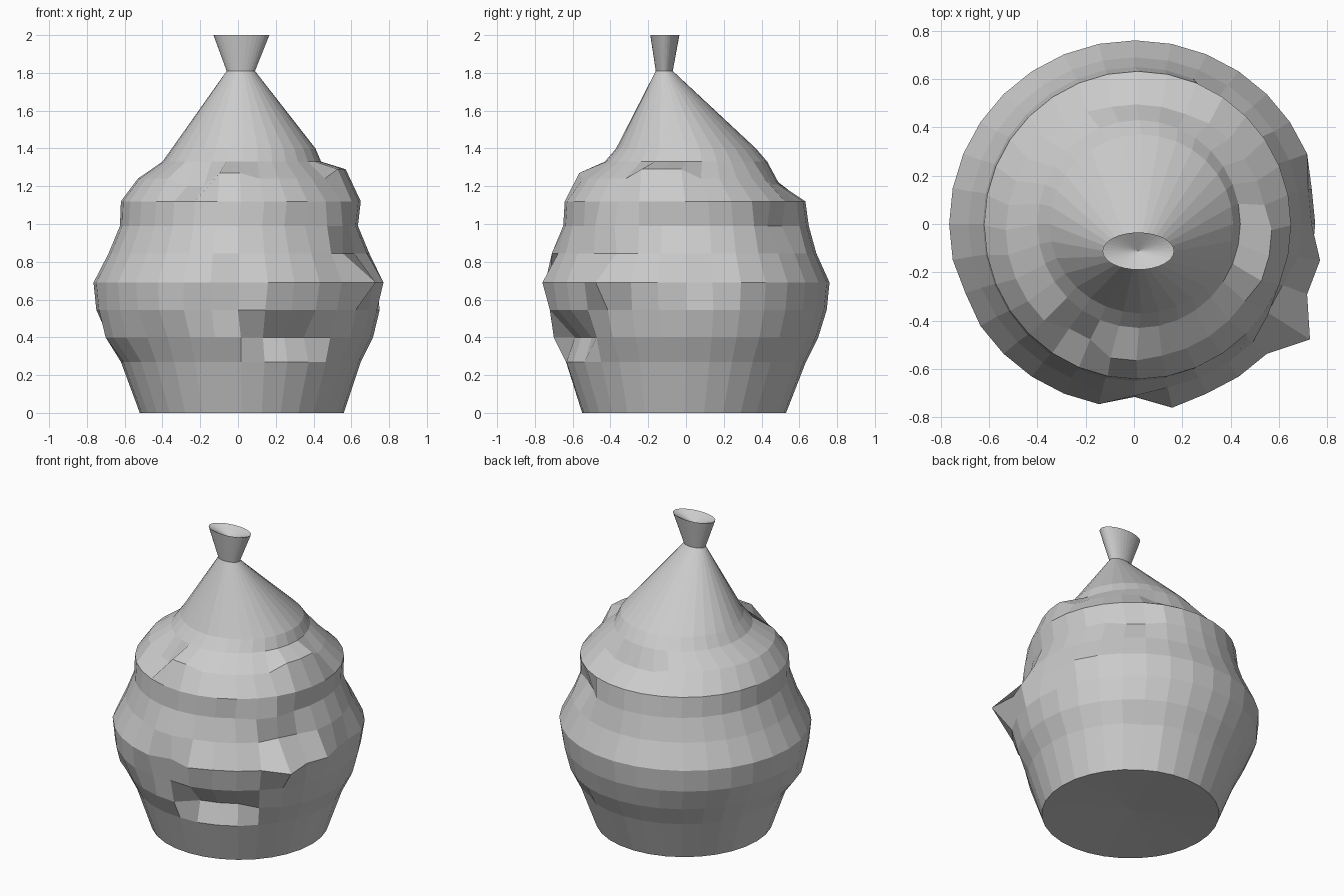
import bpy, bmesh
from math import cos, sin, tau

N = 32
# rings: z, centre x, centre y, radius x, radius y
RINGS = [
    (0.00, .02, -.01, .54, .54), (0.27, .015, 0, .635, .635),
    (0.40, .015, 0, .70, .70), (0.545, 0, 0, .75, .745),
    (0.69, .005, 0, .77, .76), (0.845, .005, 0, .69, .69),
    (0.99, .005, 0, .63, .65), (1.12, .015, -.005, .635, .637),
    (1.24, .01, -.025, .54, .53), (1.33, .02, 0, .42, .43),
    (1.40, .03, 0, .38, .37), (1.81, .015, -.115, .075, .045),
    (2.00, .018, -.112, .148, .077),
]
# hand-pressed dents and bumps: (ring, first segment, last segment, outward, up)
DENTS = [
    (1, 25, 27, .01, 0), (1, 5, 5, -.02, 0),
    (2, 25, 27, -.10, 0), (2, 28, 28, -.03, 0), (2, 17, 19, .03, 0),
    (3, 23, 24, -.03, 0), (3, 25, 28, -.01, 0),
    (4, 24, 24, -.045, 0), (4, 25, 25, .015, 0), (4, 18, 18, -.01, 0),
    (4, 29, 29, .10, 0), (4, 31, 31, .01, 0), (4, 0, 1, -.04, 0),
    (5, 23, 24, .02, 0), (5, 29, 30, -.03, 0), (6, 28, 29, .03, 0),
    (6, 4, 5, -.04, 0), (8, 21, 22, -.04, -.04), (8, 23, 24, .01, .03),
    (8, 30, 32, .02, .05), (8, 6, 9, -.01, -.03),
]

bm = bmesh.new()
loops = []
for i, (z, cx, cy, rx, ry) in enumerate(RINGS):
    ring = []
    for k in range(N):
        hits = [(o, u) for r, a, b, o, u in DENTS
                if r == i and (a <= k <= b or a <= k + N <= b)]
        d, up = sum(h[0] for h in hits), sum(h[1] for h in hits)
        t = tau * k / N
        ring.append(bm.verts.new((cx + (rx + d) * cos(t), cy + (ry + d) * sin(t), z + up)))
    loops.append(ring)

# wall
for a, b in zip(loops, loops[1:]):
    for k in range(N):
        j = (k + 1) % N
        bm.faces.new((a[k], a[j], b[j], b[k]))

# slightly hollow base and shallow dished mouth
foot = bm.verts.new((.02, -.01, .03))
dish = bm.verts.new((.018, -.112, 1.95))
for k in range(N):
    j = (k + 1) % N
    bm.faces.new((loops[0][j], loops[0][k], foot))
    bm.faces.new((loops[-1][k], loops[-1][j], dish))

mesh = bpy.data.meshes.new("pot")
bm.to_mesh(mesh)
bm.free()
bpy.context.collection.objects.link(bpy.data.objects.new("pot", mesh))
